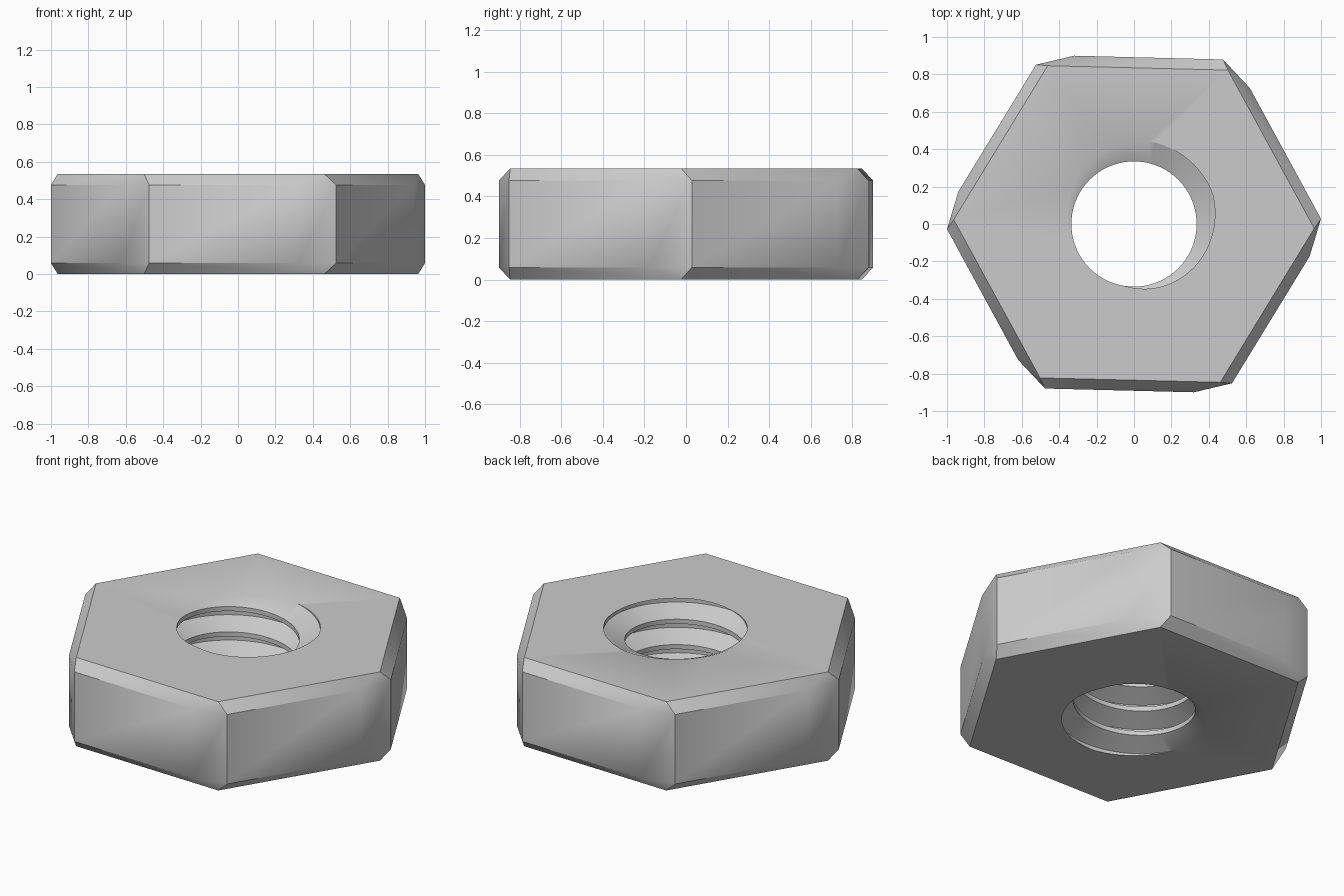
import bpy, bmesh
from math import cos, sin, radians, tau, floor

HEIGHT, CHAMFER = 0.535, 0.058
BORE, ROOT = 0.335, 0.45          # thread crest and root radii
PITCH = HEIGHT / 3.5
COLUMNS = 72
ROOT_ANGLE = radians(50)          # where the thread root meets the top face
# One turn of thread: (fraction of pitch, radius)
PROFILE = [(0, ROOT), (0.08, ROOT), (0.41, BORE), (0.59, BORE), (0.92, ROOT), (1, ROOT)]

if "Cube" in bpy.data.objects:
    bpy.data.objects.remove(bpy.data.objects["Cube"], do_unlink=True)


def thread_radius(phase):
    f = phase - floor(phase)
    for (a, ra), (b, rb) in zip(PROFILE, PROFILE[1:]):
        if f <= b:
            return ra + (rb - ra) * (f - a) / (b - a)
    return ROOT


def corner(bm, radius, degrees, z):
    a = radians(degrees)
    return bm.verts.new((radius * cos(a), radius * sin(a), z))


bm = bmesh.new()

# Hexagonal body: slightly twisted corners with chamfers above and below
low, high, top, bottom = [], [], [], []
for i in range(6):
    for ring, z in ((low, CHAMFER), (high, HEIGHT - CHAMFER)):
        ring.append(corner(bm, 0.955, i * 60 - 10.4, z))
        ring.append(corner(bm, 1.0, i * 60 + 1.6, z))
    top.append(corner(bm, 0.964, i * 60 - 1.4, HEIGHT))
    bottom.append(corner(bm, 0.964, i * 60 - 1.4, 0))
for i in range(12):
    j = (i + 1) % 12
    bm.faces.new((low[i], low[j], high[j], high[i]))
for i in range(6):
    n = (i + 1) % 6
    for ring, cap in ((high, top), (low, bottom)):
        bm.faces.new((ring[2 * i], ring[2 * i + 1], cap[i]))
        bm.faces.new((ring[2 * i + 1], ring[2 * n], cap[n], cap[i]))

# Helical thread, cut off flat at both ends
fractions = [f for f, r in PROFILE[1:]]
columns = []
for c in range(COLUMNS + 1):
    angle = tau * c / COLUMNS
    column = []
    for turn in range(-3, 6):
        for f in fractions:
            z = HEIGHT + PITCH * (turn - 4 + f + (angle - ROOT_ANGLE) / tau)
            z = min(max(z, 0), HEIGHT)
            phase = (z - HEIGHT) / PITCH - (angle - ROOT_ANGLE) / tau
            r = thread_radius(phase)
            column.append(bm.verts.new((r * cos(angle), r * sin(angle), z)))
    columns.append(column)
for left, right in zip(columns, columns[1:]):
    for k in range(len(left) - 1):
        bm.faces.new((left[k], right[k], right[k + 1], left[k + 1]))
bmesh.ops.remove_doubles(bm, verts=bm.verts[:], dist=0.0003)

# Flat top and bottom faces around the hole
for level, direction in ((HEIGHT, 1), (0, -1)):
    rim = [e for e in bm.edges if e.is_boundary
           and all(abs(v.co.z - level) < 0.001 for v in e.verts)]
    bmesh.ops.triangle_fill(bm, use_beauty=True, edges=rim, normal=(0, 0, direction))
bmesh.ops.recalc_face_normals(bm, faces=bm.faces[:])

mesh = bpy.data.meshes.new("hex_nut")
bm.to_mesh(mesh)
bm.free()
nut = bpy.data.objects.new("hex_nut", mesh)
bpy.context.collection.objects.link(nut)

# Plain grey metal
steel = bpy.data.materials.new("grey_steel")
steel.use_nodes = True
colour = (0.6, 0.6, 0.6, 1)
steel.diffuse_color = colour
steel.node_tree.nodes["Principled BSDF"].inputs["Base Color"].default_value = colour
mesh.materials.append(steel)

bpy.ops.object.select_all(action="DESELECT")
nut.select_set(True)
bpy.context.view_layer.objects.active = nut
bpy.ops.object.shade_smooth_by_angle(angle=radians(30))
